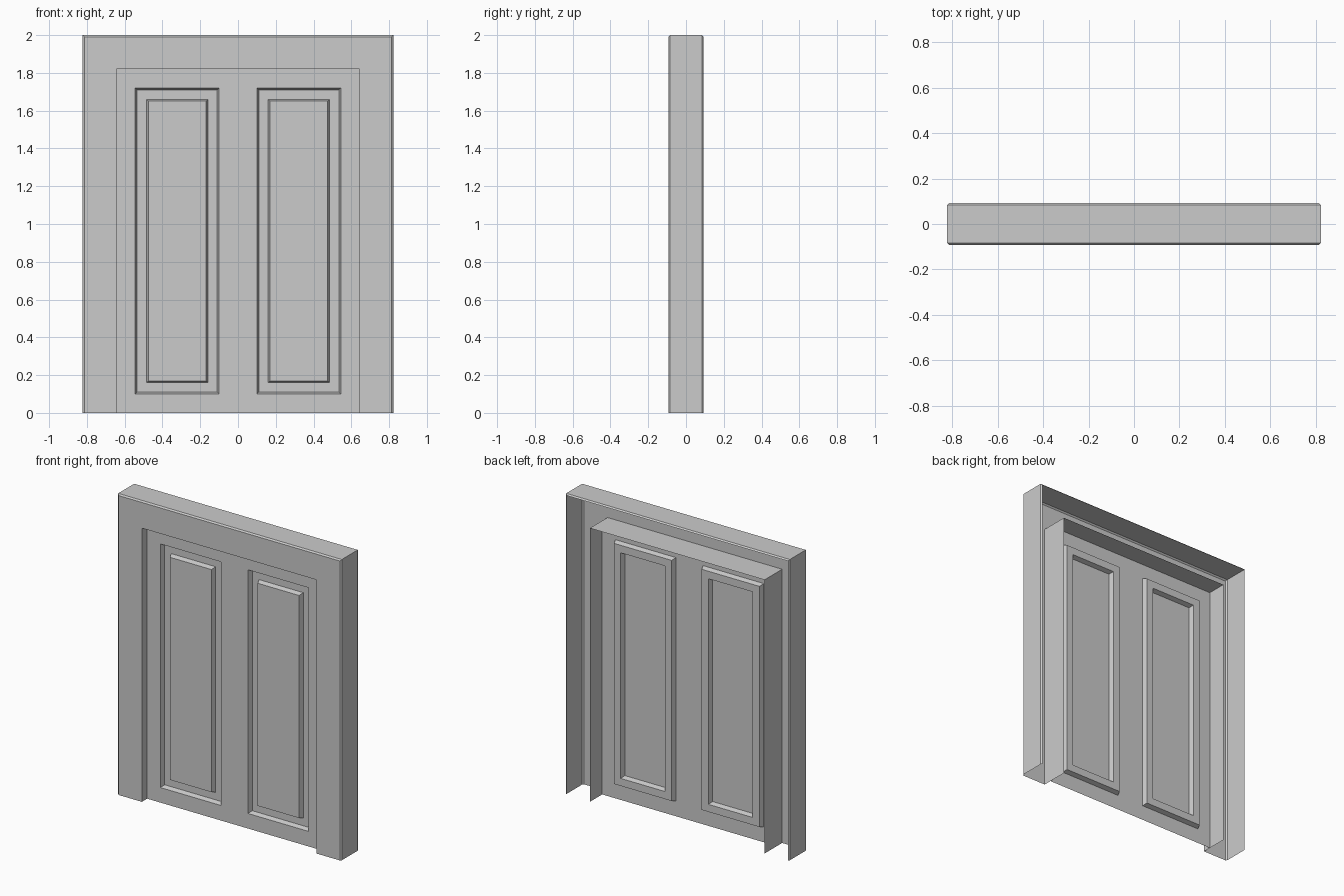
import bpy
import bmesh

if "Cube" in bpy.data.objects:
    bpy.data.objects.remove(bpy.data.objects["Cube"])

HALF_W, HEIGHT, HALF_D = 0.8225, 2.0, 0.0925
TRIM = 0.18      # width of the frame face
BEVEL = 0.009
DOOR_Y = -0.037


def finish(bm, name):
    mesh = bpy.data.meshes.new(name)
    bm.to_mesh(mesh)
    bm.free()
    obj = bpy.data.objects.new(name, mesh)
    bpy.context.collection.objects.link(obj)
    return obj


# Door frame: hollow-backed profile (inset, y) swept up, across and down
profile = [(BEVEL, HALF_D), (0, HALF_D - BEVEL), (0, -HALF_D + BEVEL),
           (BEVEL, -HALF_D), (TRIM, -HALF_D), (TRIM, HALF_D)]
bm = bmesh.new()
rails = []
for inset, y in profile:
    x, z = HALF_W - inset, HEIGHT - inset
    rails.append([bm.verts.new(p) for p in
                  ((-x, y, 0), (-x, y, z), (x, y, z), (x, y, 0))])
for a, b in zip(rails, rails[1:]):
    for i in range(3):
        bm.faces.new((a[i], b[i], b[i + 1], a[i + 1]))
bmesh.ops.recalc_face_normals(bm, faces=bm.faces)
# front of the frame must face -y
front = max(bm.faces, key=lambda f: abs(f.normal.y) * f.calc_area())
if front.normal.y > 0:
    bmesh.ops.reverse_faces(bm, faces=bm.faces)
finish(bm, "door_frame")

# Door: single sheet with two recessed fields, each with a raised panel
xs = [-HALF_W + TRIM, -0.545, -0.10, 0.10, 0.545, HALF_W - TRIM]
zs = [0, 0.10, 1.72, HEIGHT - TRIM]
bm = bmesh.new()
grid = [[bm.verts.new((x, DOOR_Y, z)) for x in xs] for z in zs]
panels = []
for r in range(len(zs) - 1):
    for c in range(len(xs) - 1):
        face = bm.faces.new((grid[r][c], grid[r][c + 1],
                             grid[r + 1][c + 1], grid[r + 1][c]))
        if r == 1 and c in (1, 3):
            panels.append(face)
bm.normal_update()
for thickness, depth in ((0.01, -0.03), (0.05, 0), (0.01, 0.03)):
    bmesh.ops.inset_individual(bm, faces=panels, thickness=thickness,
                               depth=depth, use_even_offset=True)
    bm.normal_update()
finish(bm, "panelled_door")
